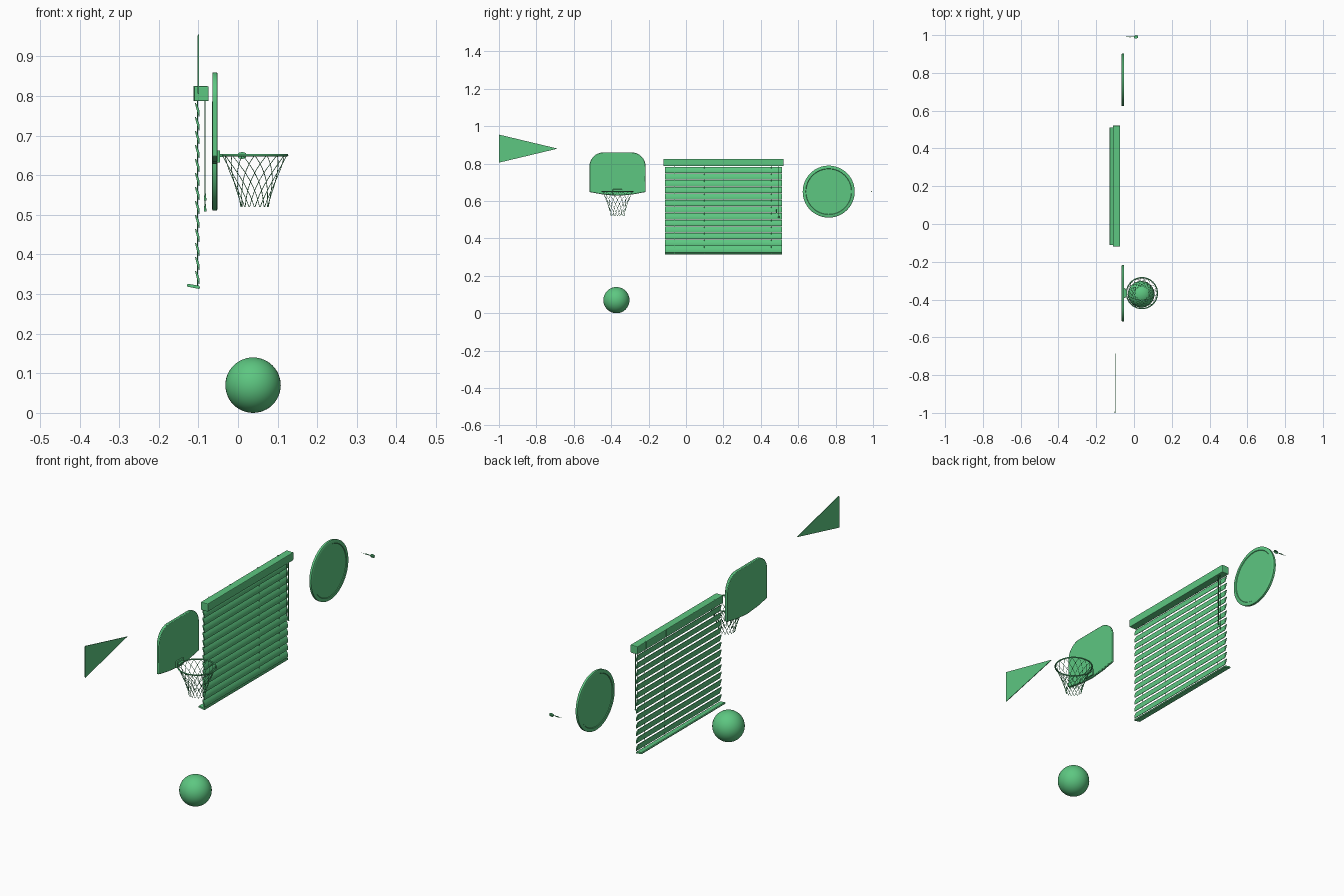
import bpy, bmesh, math
from mathutils import Matrix, Vector

if "Cube" in bpy.data.objects:
    bpy.data.objects.remove(bpy.data.objects["Cube"])

GREEN = bpy.data.materials.new("green")
GREEN.diffuse_color = (0.11, 0.57, 0.22, 1)
GREEN.use_nodes = True
GREEN.node_tree.nodes["Principled BSDF"].inputs["Base Color"].default_value = GREEN.diffuse_color


def finish(name, bm, smooth=False, bevel=0, angle=35):
    bmesh.ops.recalc_face_normals(bm, faces=bm.faces)
    me = bpy.data.meshes.new(name)
    bm.to_mesh(me)
    bm.free()
    me.materials.append(GREEN)
    ob = bpy.data.objects.new(name, me)
    bpy.context.collection.objects.link(ob)
    if bevel:
        m = ob.modifiers.new("bevel", 'BEVEL')
        m.width, m.segments, m.limit_method = bevel, 2, 'ANGLE'
    if smooth:
        bpy.ops.object.select_all(action='DESELECT')
        ob.select_set(True)
        bpy.context.view_layer.objects.active = ob
        bpy.ops.object.shade_smooth_by_angle(angle=math.radians(angle))
    return ob


def box(name, lo, hi, bevel=0):
    bm = bmesh.new()
    bmesh.ops.create_cube(bm, size=1)
    lo, hi = Vector(lo), Vector(hi)
    for v in bm.verts:
        v.co = (lo + hi) / 2 + v.co * (hi - lo)
    return finish(name, bm, bevel=bevel)


def prism(name, pts, axis, a, b, smooth=False, bevel=0):
    """Extrude a profile: (y, z) along x, or (x, z) along y."""
    bm = bmesh.new()
    put = (lambda p, t: (t, p[0], p[1])) if axis == 'X' else (lambda p, t: (p[0], t, p[1]))
    f = bm.faces.new([bm.verts.new(put(p, a)) for p in pts])
    ext = bmesh.ops.extrude_face_region(bm, geom=[f])["geom"]
    d = Vector((b - a, 0, 0) if axis == 'X' else (0, b - a, 0))
    bmesh.ops.translate(bm, vec=d, verts=[v for v in ext if isinstance(v, bmesh.types.BMVert)])
    return finish(name, bm, smooth, bevel)


def lathe_x(name, prof, y, z, n):
    """Revolve (x, r) points about an axis along x."""
    bm = bmesh.new()
    rings = []
    for x, r in prof:
        if r == 0:
            rings.append([bm.verts.new((x, y, z))] * n)
        else:
            rings.append([bm.verts.new((x, y + r * math.cos(2 * math.pi * i / n),
                                        z + r * math.sin(2 * math.pi * i / n))) for i in range(n)])
    for A, B in zip(rings, rings[1:]):
        for i in range(n):
            j = (i + 1) % n
            bm.faces.new(list(dict.fromkeys((A[i], A[j], B[j], B[i]))))
    return finish(name, bm, True)


def cords(name, paths, r, closed=False, res=1):
    """Round cords along point lists."""
    cu = bpy.data.curves.new(name, 'CURVE')
    cu.dimensions = '3D'
    cu.bevel_depth, cu.bevel_resolution, cu.use_fill_caps = r, res, True
    cu.materials.append(GREEN)
    for pts in paths:
        s = cu.splines.new('POLY')
        s.points.add(len(pts) - 1)
        for p, c in zip(s.points, pts):
            p.co = (*c, 1)
        s.use_cyclic_u = closed
    ob = bpy.data.objects.new(name, cu)
    bpy.context.collection.objects.link(ob)
    return ob


# Pennant with a hoist band
prism("pennant", [(-1, 0.805), (-1, 0.955), (-0.686, 0.88)], 'X', -0.1015, -0.0985)
box("pennant_band", (-0.102, -1, 0.807), (-0.098, -0.992, 0.953))

# Backboard: rounded top corners, sloped lower edge
YB = -0.366
half, R, top = 0.15, 0.075, 0.86
right = [(0.08, 0.635), (half, 0.648)]
right += [(half - R + R * math.cos(a), top - R + R * math.sin(a))
          for a in [math.radians(11.25 * k) for k in range(9)]]
outline = [(YB, 0.628)] + [(YB + u, z) for u, z in right] + [(YB - u, z) for u, z in reversed(right)]
prism("backboard", outline, 'X', -0.065, -0.052, True, bevel=0.003)

# Hoop, mounting bracket and net
XH, ZH, RH = 0.042, 0.651, 0.082
cords("hoop_ring", [[(XH + RH * math.cos(2 * math.pi * i / 40), YB + RH * math.sin(2 * math.pi * i / 40), ZH)
                     for i in range(40)]], 0.0032, True, 2)
box("hoop_plate", (-0.053, YB - 0.026, 0.632), (-0.045, YB + 0.026, 0.663), 0.002)
box("hoop_arm", (-0.046, YB - 0.018, 0.646), (-0.036, YB + 0.018, 0.654), 0.002)


def net_radius(t):
    return 0.035 + 0.046 * (1 - t) ** 1.3


strands = []
for k in range(16):
    for d in (-1, 1):
        pts = []
        for i in range(15):
            t = i / 14
            a = 2 * math.pi * k / 16 + d * t * 1.15
            pts.append((XH + net_radius(t) * math.cos(a), YB + net_radius(t) * math.sin(a), ZH - 0.131 * t))
        strands.append(pts)
cords("hoop_net", strands, 0.0009)

# Ball
bm = bmesh.new()
bmesh.ops.create_uvsphere(bm, u_segments=40, v_segments=24, radius=0.07,
                          matrix=Matrix.Translation((0.038, -0.372, 0.07)))
finish("ball", bm, True)

# Window blind: head rail, tilted curved slats, bottom rail
box("blind_head_rail", (-0.111, -0.12, 0.787), (-0.074, 0.521, 0.825), 0.003)
for n in range(13):
    zt = 0.782 - 0.0353 * n
    front, back = [], []
    for i in range(7):
        t = i / 6
        x = -0.1075 + 0.0095 * t + 0.0015 * math.sin(math.pi * t)
        w = 0.0012 + 0.0020 * math.sin(math.pi * t)
        front.append((x + w, zt - 0.033 * t))
        back.append((x - w, zt - 0.033 * t))
    prism(f"blind_slat_{n + 1}", front + back[::-1], 'Y', -0.112, 0.512, True)
prism("blind_bottom_rail", [(-0.128, 0.319), (-0.098, 0.313), (-0.096, 0.317), (-0.098, 0.321),
                            (-0.126, 0.326), (-0.129, 0.323)], 'Y', -0.112, 0.512)

# Lift cords threaded through the slats, and rail clips
ladders = (-0.06, 0.097, 0.305, 0.455)
cords("blind_lift_cords", [[(-0.102, y, 0.79), (-0.102, y, 0.318)] for y in ladders], 0.001)
for i, y in enumerate(ladders):
    box(f"blind_rail_clip_{i + 1}", (-0.1122, y - 0.002, 0.788), (-0.105, y + 0.002, 0.8256))

# Pull cords with tassels
cords("blind_pull_cords", [[(-0.083, y, 0.79), (-0.083, y, zb)] for y, zb in ((0.484, 0.55), (0.496, 0.52))], 0.0013)
for i, (y, z) in enumerate(((0.484, 0.545), (0.496, 0.518))):
    bm = bmesh.new()
    bmesh.ops.create_cone(bm, cap_ends=True, segments=12, radius1=0.0035, radius2=0.0018, depth=0.018,
                          matrix=Matrix.Translation((-0.083, y, z)))
    finish(f"blind_tassel_{i + 1}", bm, True)

# Round target board with raised rim
lathe_x("target_board", [(-0.063, 0), (-0.063, 0.121), (-0.0655, 0.123), (-0.0655, 0.136), (-0.064, 0.139),
                         (-0.054, 0.139), (-0.052, 0.136), (-0.052, 0.123), (-0.0545, 0.121), (-0.0545, 0)],
        0.763, 0.65, 64)

# Dart: needle, barrel, shaft and four flights
YD, ZD = 0.991, 0.65
lathe_x("dart_body", [(-0.05, 0), (-0.03, 0.001), (-0.029, 0.002), (-0.022, 0.0025), (-0.01, 0.002),
                      (-0.007, 0.0012), (0.02, 0.001), (0.021, 0)], YD, ZD, 12)
for k in range(4):
    bm = bmesh.new()
    f = bm.faces.new([bm.verts.new((x, -0.0005, r)) for x, r in
                      ((-0.003, 0), (0.003, 0.0075), (0.012, 0.009), (0.02, 0.006), (0.021, 0))])
    ext = bmesh.ops.extrude_face_region(bm, geom=[f])["geom"]
    bmesh.ops.translate(bm, vec=(0, 0.001, 0), verts=[v for v in ext if isinstance(v, bmesh.types.BMVert)])
    bm.transform(Matrix.Translation((0, YD, ZD)) @ Matrix.Rotation(k * math.pi / 2, 4, 'X'))
    finish(f"dart_flight_{k + 1}", bm)
